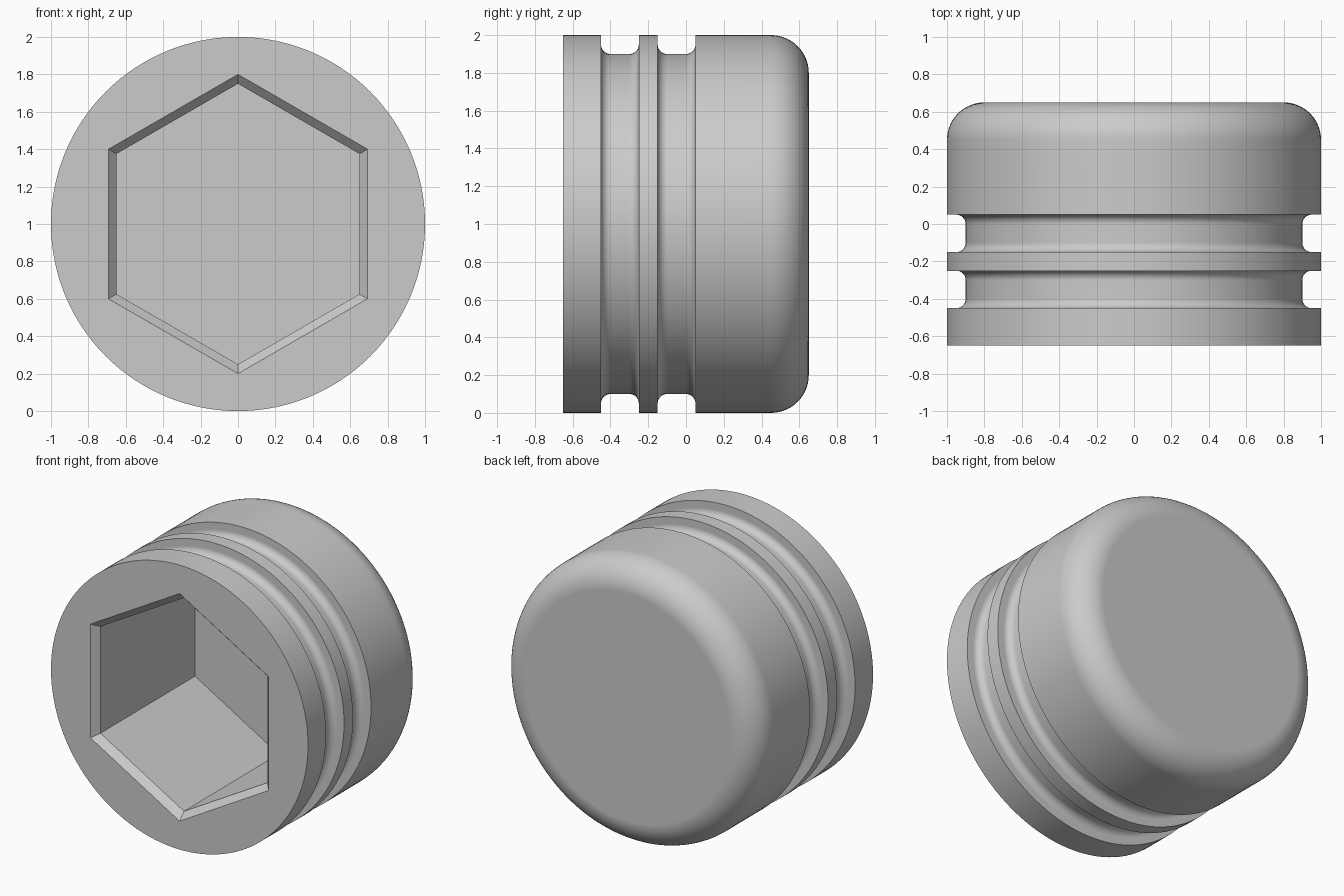
import bpy
import bmesh
from math import sin, cos, pi

cube = bpy.data.objects.get("Cube")
if cube:
    bpy.data.objects.remove(cube, do_unlink=True)

grey = bpy.data.materials.new("light_grey")
grey.use_nodes = True
grey.diffuse_color = (0.6, 0.6, 0.6, 1)
grey.node_tree.nodes["Principled BSDF"].inputs["Base Color"].default_value = (0.6, 0.6, 0.6, 1)


def arc(r, y, radius, start, end, steps=10):
    """Arc points (r, y); angle 0 points outward, 90 degrees points to the back."""
    angles = [start + (end - start) * i / steps for i in range(steps + 1)]
    return [(r + radius * cos(a), y + radius * sin(a)) for a in angles]


def revolve(name, profile, sides):
    """Turn a front-to-back (r, y) profile around the y axis and cap both ends."""
    bm = bmesh.new()
    rings = []
    for r, y in profile:
        angles = [2 * pi * k / sides for k in range(sides)]
        rings.append([bm.verts.new((r * sin(a), y, 1 + r * cos(a))) for a in angles])
    for low, high in zip(rings, rings[1:]):
        for k in range(sides):
            n = (k + 1) % sides
            bm.faces.new((low[k], low[n], high[n], high[k]))
    bm.faces.new(rings[0])
    bm.faces.new(rings[-1])
    bmesh.ops.recalc_face_normals(bm, faces=bm.faces)
    mesh = bpy.data.meshes.new(name)
    bm.to_mesh(mesh)
    bm.free()
    mesh.materials.append(grey)
    obj = bpy.data.objects.new(name, mesh)
    bpy.context.collection.objects.link(obj)
    return obj


# Plug body: two grooves with filleted floors and a rounded back rim
fillet = 0.05
profile = [(1, -0.65)]
for front, back in ((-0.45, -0.25), (-0.15, 0.05)):
    profile.append((1, front))
    profile += arc(0.9 + fillet, front + fillet, fillet, -pi / 2, -pi)
    profile += arc(0.9 + fillet, back - fillet, fillet, pi, pi / 2)
    profile.append((1, back))
profile += arc(0.8, 0.45, 0.2, 0, pi / 2, 14)
body = revolve("plug_body", profile, 128)

# Hexagonal socket with a chamfered mouth
cutter = revolve("socket_cutter", [(0.85, -0.7), (0.75, -0.6), (0.75, 0.45)], 6)
cutter.hide_render = True

cut = body.modifiers.new("hex_socket", "BOOLEAN")
cut.operation = "DIFFERENCE"
cut.solver = "EXACT"
cut.object = cutter
bpy.ops.object.select_all(action="DESELECT")
body.select_set(True)
bpy.context.view_layer.objects.active = body
bpy.ops.object.modifier_apply(modifier=cut.name)
bpy.data.objects.remove(cutter, do_unlink=True)

# Smooth curves, crisp corners, flat end faces
bpy.ops.object.shade_smooth_by_angle(angle=pi / 6)
weighted = body.modifiers.new("flat_ends", "WEIGHTED_NORMAL")
weighted.keep_sharp = True
